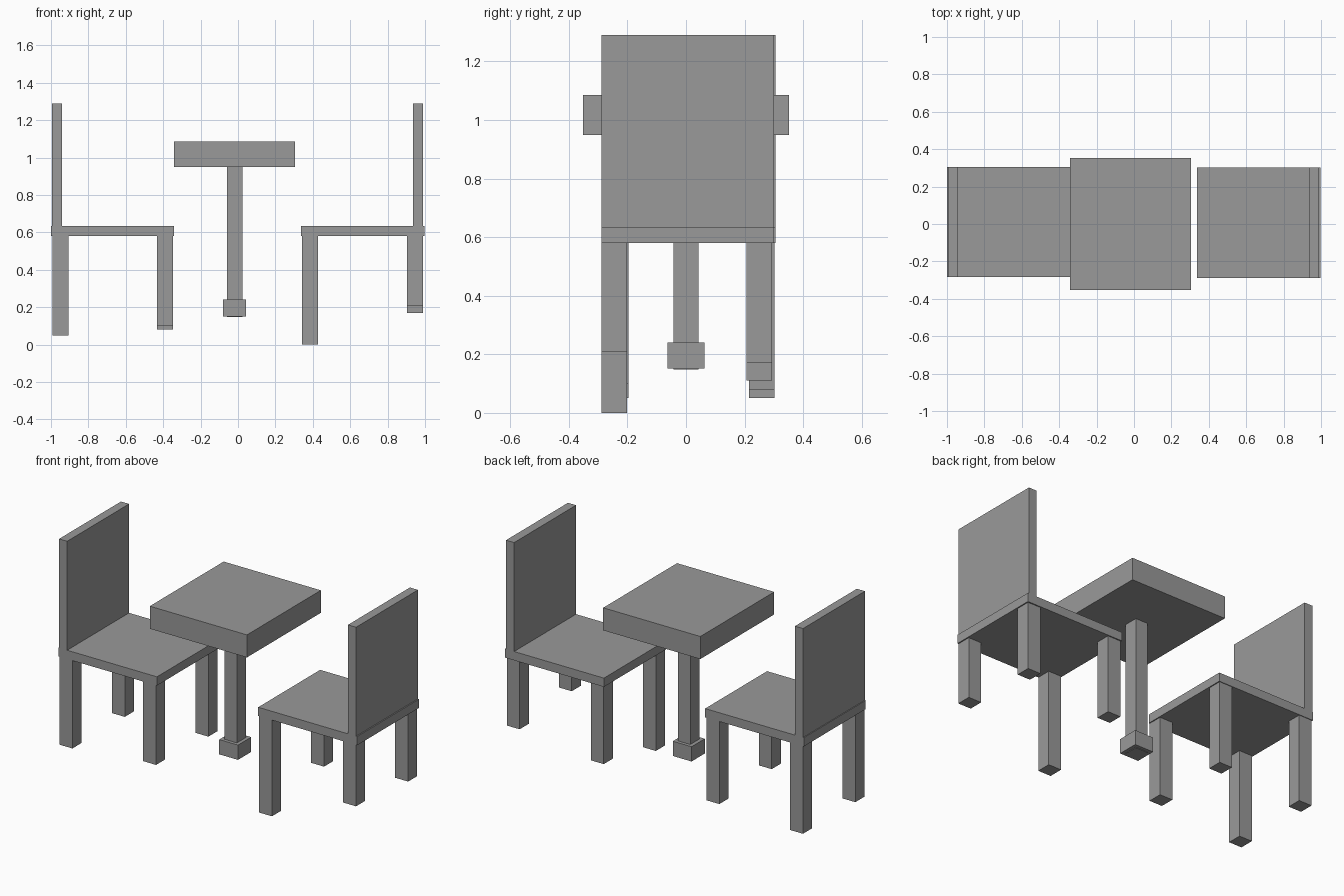
import bpy
import bmesh
from mathutils import Vector

if "Cube" in bpy.data.objects:
    bpy.data.objects.remove(bpy.data.objects["Cube"], do_unlink=True)

GREY = (0.32, 0.32, 0.32, 1.0)
grey = bpy.data.materials.new("plain grey")
grey.use_nodes = True
grey.diffuse_color = GREY
grey.node_tree.nodes["Principled BSDF"].inputs["Base Color"].default_value = GREY


def box(name, xs, ys, zs):
    """Flat-shaded box spanning the given x, y and z ranges."""
    low, high = (Vector(c) for c in zip(xs, ys, zs))
    bm = bmesh.new()
    bmesh.ops.create_cube(bm, size=1)
    bmesh.ops.scale(bm, vec=high - low, verts=bm.verts)
    bmesh.ops.translate(bm, vec=(low + high) / 2, verts=bm.verts)
    mesh = bpy.data.meshes.new(name)
    bm.to_mesh(mesh)
    bm.free()
    mesh.materials.append(grey)
    obj = bpy.data.objects.new(name, mesh)
    bpy.context.collection.objects.link(obj)


def chair(side, seat_x, back_x, y0, leg_x, leg_y, feet):
    """Seat, backrest and four legs, each leg with its own foot height."""
    ys = (y0, y0 + 0.59)
    box(side + "_chair_seat", seat_x, ys, (0.58, 0.633))
    box(side + "_chair_backrest", back_x, ys, (0.633, 1.29))
    for x, column in zip(leg_x, ("inner", "outer")):
        for y, row in zip(leg_y, ("front", "back")):
            box(f"{side}_chair_{row}_{column}_leg", (x, x + 0.086),
                (y, y + 0.087), (feet[column, row], 0.58))


# Chairs facing each other across the table
chair("left", (0.337, 0.997), (0.936, 0.99), -0.289, (0.343, 0.904), (-0.289, 0.207),
      {("inner", "front"): 0, ("inner", "back"): 0.11,
       ("outer", "front"): 0.21, ("outer", "back"): 0.17})
chair("right", (-1.0, -0.342), (-0.995, -0.941), -0.284, (-0.434, -0.992), (-0.284, 0.215),
      {("inner", "front"): 0.10, ("inner", "back"): 0.08,
       ("outer", "front"): 0.05, ("outer", "back"): 0.05})

# Table on a single post
box("table_top", (-0.342, 0.306), (-0.352, 0.352), (0.949, 1.085))
box("table_post", (-0.059, 0.023), (-0.043, 0.043), (0.148, 0.949))
box("table_base", (-0.081, 0.044), (-0.063, 0.063), (0.151, 0.24))
